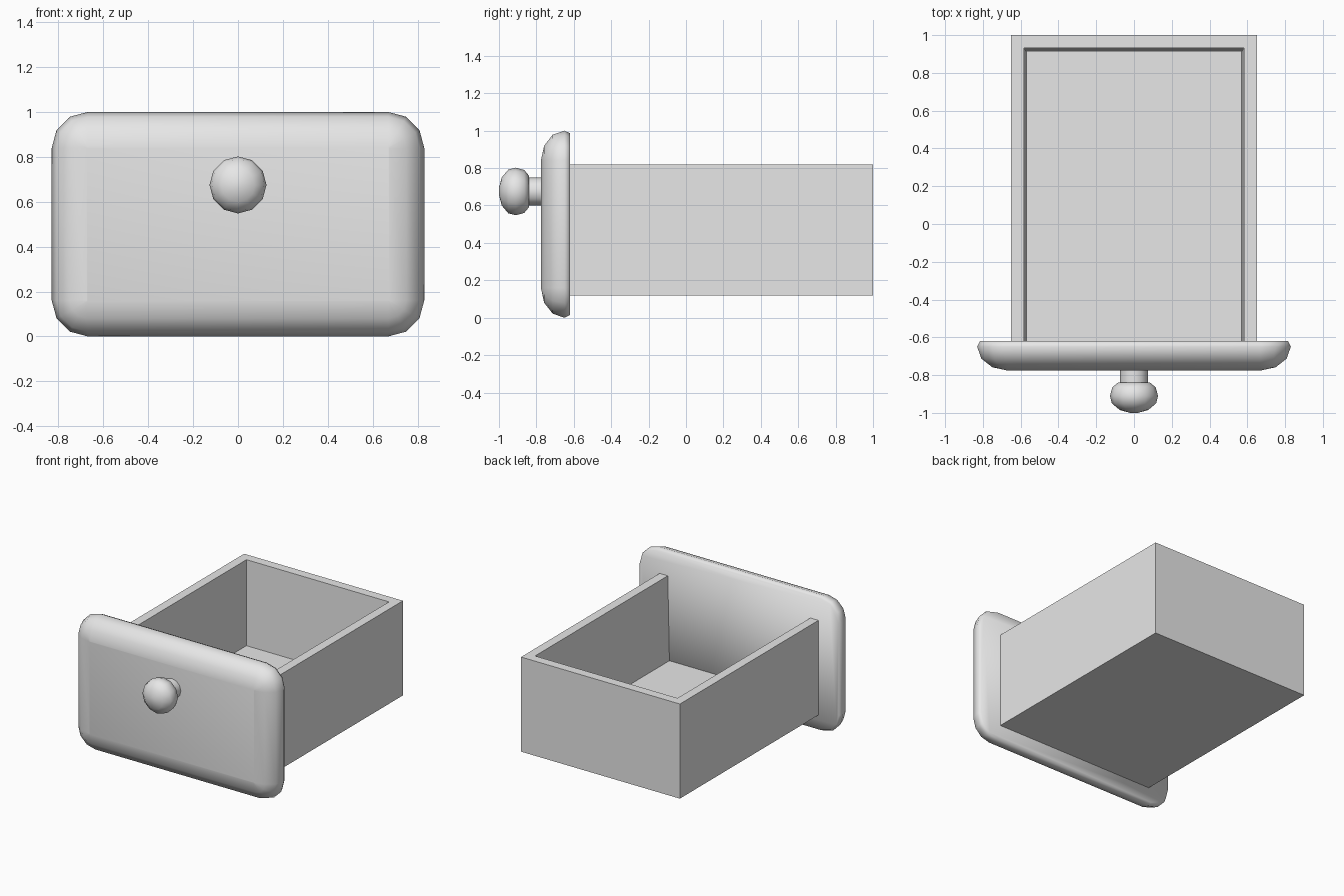
import bpy, bmesh, math

if "Cube" in bpy.data.objects:
    bpy.data.objects.remove(bpy.data.objects["Cube"])

GREY = (0.8, 0.8, 0.8, 1)
paint = bpy.data.materials.new("plain_grey")
paint.use_nodes = True
paint.diffuse_color = GREY
paint.node_tree.nodes["Principled BSDF"].inputs["Base Color"].default_value = GREY


def make_object(name, rows, closed, caps, smooth=False, sharp_angle=None):
    """Skin quads between rows of points, then add cap faces given as (row, index) lists."""
    bm = bmesh.new()
    grid = [[bm.verts.new(p) for p in row] for row in rows]
    n = len(rows[0])
    for a, b in zip(grid, grid[1:]):
        for i in range(n if closed else n - 1):
            j = (i + 1) % n
            bm.faces.new((a[i], a[j], b[j], b[i]))
    for cap in caps:
        bm.faces.new([grid[r][i] for r, i in cap])
    bmesh.ops.recalc_face_normals(bm, faces=bm.faces)
    mesh = bpy.data.meshes.new(name)
    bm.to_mesh(mesh)
    bm.free()
    mesh.materials.append(paint)
    obj = bpy.data.objects.new(name, mesh)
    bpy.context.collection.objects.link(obj)
    if smooth:
        bpy.ops.object.select_all(action='DESELECT')
        obj.select_set(True)
        bpy.context.view_layer.objects.active = obj
        if sharp_angle is None:
            bpy.ops.object.shade_smooth()
        else:
            bpy.ops.object.shade_smooth_by_angle(angle=math.radians(sharp_angle))
    return obj


def whole_row(r, n):
    return [(r, i) for i in range(n)]


# Drawer box: U-shaped walls with a slightly tapered inside, open toward the panel
FRONT, BACK = -0.62, 1.0


def u_row(half_width, back, z):
    return [(-half_width, FRONT, z), (-half_width, back, z),
            (half_width, back, z), (half_width, FRONT, z)]


box_rows = [u_row(0.65, BACK, 0.12), u_row(0.65, BACK, 0.82),
            u_row(0.583, 0.932, 0.82), u_row(0.57, 0.912, 0.195)]
u_end = [(r, 0) for r in range(4)] + [(r, 3) for r in reversed(range(4))]
make_object("drawer_box", box_rows, False, [whole_row(0, 4), whole_row(3, 4), u_end])

# Front panel: rounded rectangles shrinking toward the front along an elliptical edge
RADIUS, STEPS = 0.16, 3


def panel_row(inset, y):
    r = max(RADIUS - inset, 0.004)
    cx, cz = 0.83 - RADIUS, 0.5 - RADIUS
    row = []
    for k, (sx, sz) in enumerate([(1, 1), (-1, 1), (-1, -1), (1, -1)]):
        for s in range(STEPS + 1):
            a = math.pi / 2 * (k + s / STEPS)
            row.append((sx * cx + r * math.cos(a), y, 0.5 + sz * cz + r * math.sin(a)))
    return row


panel_rows = [panel_row(0.014, FRONT)]
for s in range(STEPS + 1):
    a = math.pi / 2 * s / STEPS
    panel_rows.append(panel_row(RADIUS * (1 - math.cos(a)), -0.65 - 0.125 * math.sin(a)))
count = 4 * (STEPS + 1)
make_object("front_panel", panel_rows, True,
            [whole_row(0, count), whole_row(len(panel_rows) - 1, count)], smooth=True)


# Knob and neck: profiles of (y, radius) turned around the y axis
def turned(name, profile, sides=12, z=0.675):
    rows = [[(r * math.cos(math.tau * i / sides), y, z + r * math.sin(math.tau * i / sides))
             for i in range(sides)] for y, r in profile]
    make_object(name, rows, True, [whole_row(0, sides), whole_row(len(rows) - 1, sides)],
                smooth=True, sharp_angle=50)


turned("knob_neck", [(-0.77, 0.075), (-0.85, 0.075)])
turned("knob", [(-0.84, 0.085), (-0.865, 0.115), (-0.91, 0.127),
                (-0.95, 0.117), (-0.985, 0.075), (-1.0, 0.02)])
